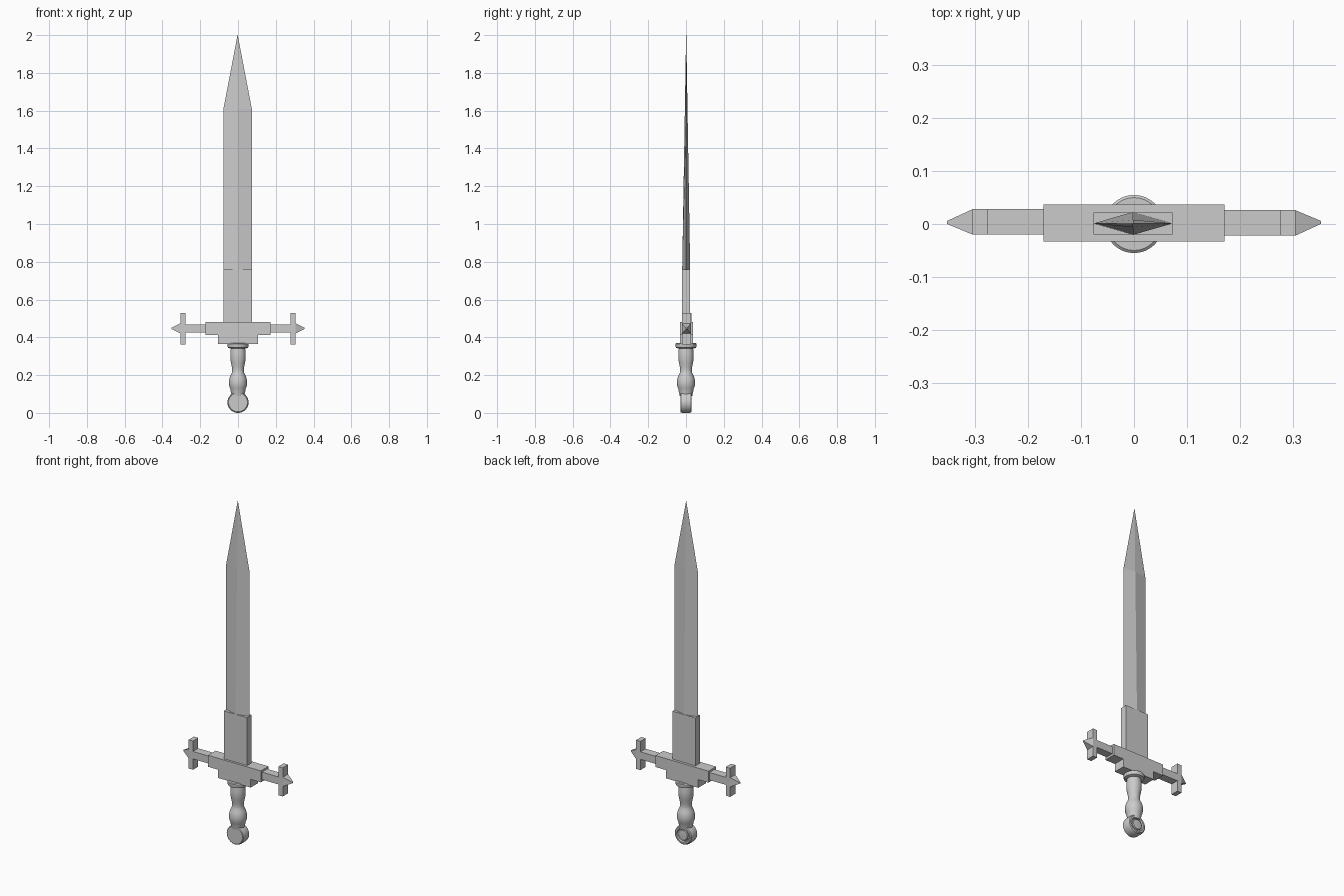
import bpy, bmesh, math
from mathutils import Matrix

if "Cube" in bpy.data.objects:
    bpy.data.objects.remove(bpy.data.objects["Cube"])


def make_object(name, bm, smooth=False):
    bmesh.ops.recalc_face_normals(bm, faces=bm.faces[:])
    mesh = bpy.data.meshes.new(name)
    bm.to_mesh(mesh)
    bm.free()
    obj = bpy.data.objects.new(name, mesh)
    bpy.context.collection.objects.link(obj)
    if smooth:
        bpy.ops.object.select_all(action='DESELECT')
        obj.select_set(True)
        bpy.context.view_layer.objects.active = obj
        bpy.ops.object.shade_smooth_by_angle(angle=math.radians(35))
    return obj


def box(name, x0, x1, y0, y1, z0, z1):
    bm = bmesh.new()
    bmesh.ops.create_cube(bm, size=1)
    for v in bm.verts:
        v.co = (x1 if v.co.x > 0 else x0, y1 if v.co.y > 0 else y0, z1 if v.co.z > 0 else z0)
    return make_object(name, bm)


def loft(name, rings):
    # Skin a closed solid through rings with equal point counts
    bm = bmesh.new()
    loops = [[bm.verts.new(p) for p in ring] for ring in rings]
    n = len(loops[0])
    for a, b in zip(loops, loops[1:]):
        for i in range(n):
            j = (i + 1) % n
            bm.faces.new((a[i], a[j], b[j], b[i]))
    bm.faces.new(loops[0])
    bm.faces.new(loops[-1])
    return make_object(name, bm)


def lathe(name, profile, matrix=Matrix(), sides=32):
    # Revolve (radius, height) points about local z
    bm = bmesh.new()
    loops = [[bm.verts.new((r * math.cos(2 * math.pi * i / sides),
                            r * math.sin(2 * math.pi * i / sides), h))
              for i in range(sides)] for r, h in profile]
    for a, b in zip(loops, loops[1:]):
        for i in range(sides):
            j = (i + 1) % sides
            bm.faces.new((a[i], a[j], b[j], b[i]))
    bm.faces.new(loops[0])
    bm.faces.new(loops[-1])
    bm.transform(matrix)
    return make_object(name, bm, smooth=True)


# Blade: diamond section thinning to the point
def diamond(w, t, z, cx=-0.002):
    return [(cx - w, 0.001, z), (cx, 0.001 - t, z), (cx + w, 0.001, z), (cx, 0.001 + t, z)]


loft("blade", [diamond(0.075, 0.0215, 0.74), diamond(0.075, 0.007, 1.61), diamond(0.0006, 0.0006, 2.0)])
box("blade_base", -0.077, 0.073, -0.020, 0.022, 0.47, 0.76)

# Stepped guard block
box("guard_block", -0.171, 0.171, -0.033, 0.037, 0.413, 0.48)
box("guard_step", -0.105, 0.105, -0.033, 0.037, 0.365, 0.413)

# Guard arms with cross bars and pointed ends
for side, s in (("left", -1), ("right", 1)):
    y0, y1 = (-0.020, 0.028) if s < 0 else (-0.022, 0.026)
    box("guard_arm_" + side, *sorted((s * 0.165, s * 0.28)), y0, y1, 0.425, 0.469)
    box("cross_bar_" + side, *sorted((s * 0.277, s * 0.305)), y0, y1, 0.362, 0.53)
    base = [(s * 0.305, y, z) for y, z in ((y0, 0.42), (y1, 0.42), (y1, 0.474), (y0, 0.474))]
    end = [(s * 0.353, y, z) for y, z in ((0, 0.444), (0.006, 0.444), (0.006, 0.45), (0, 0.45))]
    loft("guard_point_" + side, [base, end])

# Collar under the guard
lathe("collar", [(0.04, 0.34), (0.053, 0.345), (0.055, 0.35), (0.055, 0.366), (0.05, 0.37)])

# Turned grip
lathe("grip", [(0.034, 0.09), (0.036, 0.105), (0.039, 0.115), (0.041, 0.128), (0.046, 0.138),
               (0.048, 0.16), (0.046, 0.18), (0.040, 0.197), (0.033, 0.212), (0.031, 0.225),
               (0.033, 0.245), (0.038, 0.268), (0.041, 0.29), (0.041, 0.315), (0.037, 0.345)])

# Disc pommel: plain front, ringed back
to_back = Matrix.Translation((0, 0, 0.056)) @ Matrix.Rotation(-math.pi / 2, 4, 'X')
lathe("pommel", [(0.050, -0.030), (0.054, -0.027), (0.056, -0.018), (0.056, 0.018), (0.054, 0.026),
                 (0.049, 0.030), (0.040, 0.030), (0.036, 0.023), (0.031, 0.023), (0.028, 0.029),
                 (0.020, 0.030)], to_back)
